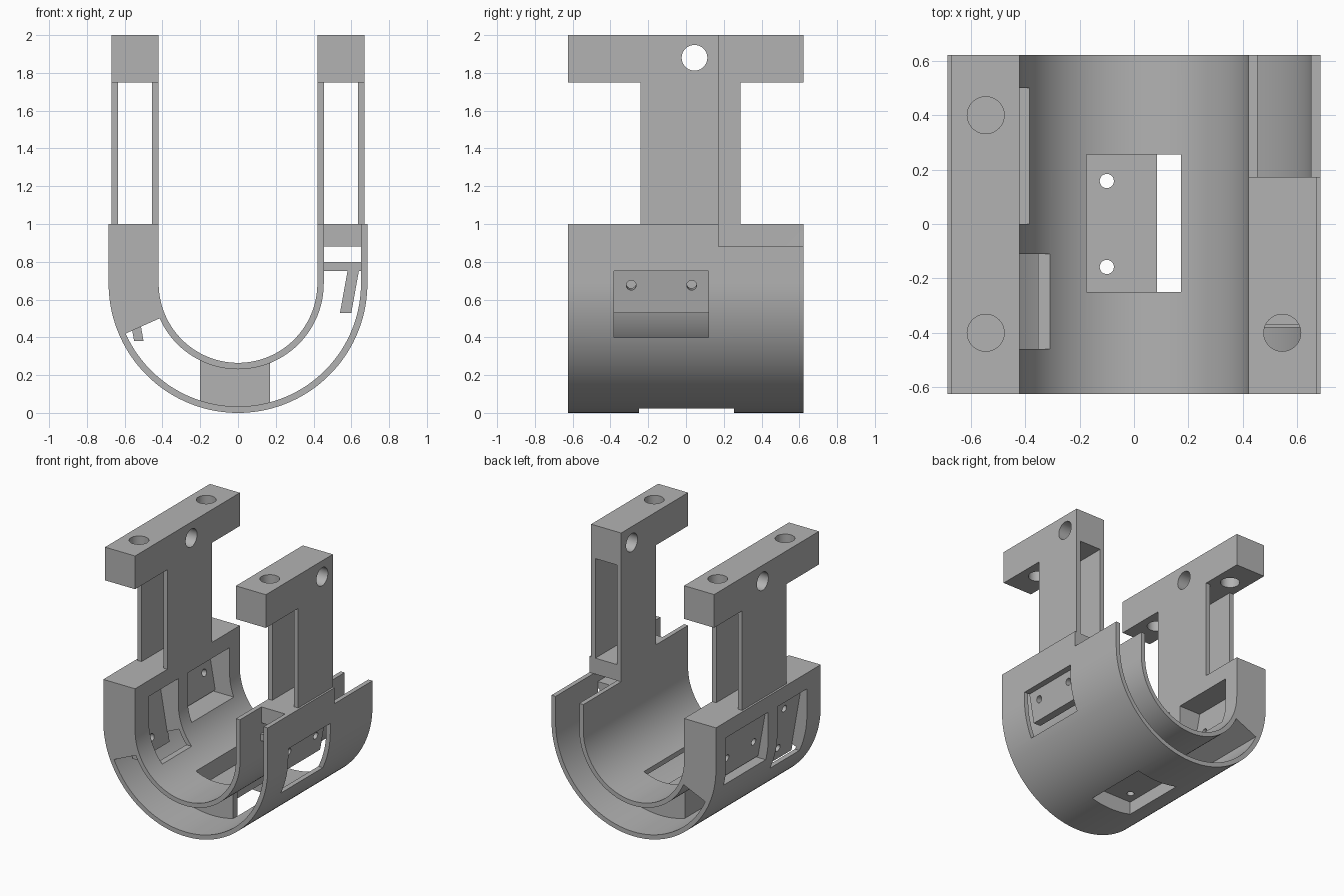
import bpy, bmesh, math
from mathutils import Vector

if "Cube" in bpy.data.objects:
    bpy.data.objects.remove(bpy.data.objects["Cube"])

CZ, R_OUT, R_IN, T = 0.685, 0.685, 0.42, 0.034
Y0, Y1 = -0.625, 0.622

grey = bpy.data.materials.new("grey plastic")
grey.diffuse_color = (0.45, 0.45, 0.45, 1)
grey.use_nodes = True
grey.node_tree.nodes["Principled BSDF"].inputs["Base Color"].default_value = grey.diffuse_color


def extrude(name, profile, y0, y1):
    """Closed (x, z) profile extruded along y."""
    bm = bmesh.new()
    face = bm.faces.new([bm.verts.new((x, y0, z)) for x, z in profile])
    res = bmesh.ops.extrude_face_region(bm, geom=[face])
    verts = [v for v in res["geom"] if isinstance(v, bmesh.types.BMVert)]
    bmesh.ops.translate(bm, verts=verts, vec=(0, y1 - y0, 0))
    bmesh.ops.recalc_face_normals(bm, faces=bm.faces)
    mesh = bpy.data.meshes.new(name)
    bm.to_mesh(mesh)
    bm.free()
    mesh.materials.append(grey)
    ob = bpy.data.objects.new(name, mesh)
    bpy.context.collection.objects.link(ob)
    return ob


def box(name, x0, x1, y0, y1, z0, z1):
    return extrude(name, [(x0, z0), (x1, z0), (x1, z1), (x0, z1)], y0, y1)


def rod(loc, axis, r=0.068, depth=0.5):
    bpy.ops.mesh.primitive_cylinder_add(vertices=40, radius=r, depth=depth, location=loc)
    ob = bpy.context.object
    ob.name = "hole_cutter"
    ob.rotation_euler = Vector((0, 0, 1)).rotation_difference(Vector(axis)).to_euler()
    return ob


def cut(ob, cutters):
    for c in cutters:
        m = ob.modifiers.new("cut", "BOOLEAN")
        m.operation, m.solver, m.object = "DIFFERENCE", "EXACT", c
        c.hide_render = True
        c.hide_set(True)


def arc(r, a0, a1, n=72):
    return [(r * math.cos(math.radians(a0 + (a1 - a0) * i / n)),
             CZ + r * math.sin(math.radians(a0 + (a1 - a0) * i / n))) for i in range(n + 1)]


def u_wall(name, r):
    inner = r - T
    prof = [(-r, 1)] + arc(r, 180, 360) + [(r, 1), (inner, 1)] + arc(inner, 360, 180) + [(-inner, 1)]
    return extrude(name, prof, Y0, Y1)


# Two nested U-shaped walls and the solid block joining them on the left
outer = u_wall("outer_wall", R_OUT)
inner = u_wall("inner_wall", R_IN + T)
ro, ri = R_OUT - 0.01, R_IN + 0.01
block = extrude("left_block", [(-ro, 1)] + arc(ro, 180, 204, 14) + arc(ri, 204, 180, 14) + [(-ri, 1)], Y0, Y1)

# Openings in the walls
step = box("step_cutter", 0.3, 0.9, 0.172, 0.8, 0.88, 1.2)
back_pocket = box("back_pocket_cutter", -0.9, -0.3, 0, 0.5, 0.517, 0.88)
front_pocket = box("front_pocket_cutter", -0.9, -0.25, -0.46, -0.11, 0.4, 0.88)
side_window = box("side_window_cutter", 0.5, 0.9, -0.38, 0.12, 0.4, 0.75)
floor_pocket = box("floor_pocket_cutter", -0.175, 0.172, -0.25, 0.255, -0.2, 0.4)
cut(outer, [step, back_pocket, front_pocket, side_window, floor_pocket])
cut(inner, [step, back_pocket, front_pocket, floor_pocket])
cut(block, [back_pocket, front_pocket])

# Block under the floor, with its drilled mounting plate
floor_prof = [(-0.2, 0.05)] + arc(R_OUT - 0.02, 253, 285, 12) + arc(R_IN + 0.015, 293, 243, 12)
floor_prof = arc(R_OUT - 0.02, 252.5, 284.8, 12) + arc(R_IN + 0.015, 293, 242.6, 12)
floor = extrude("floor_block", floor_prof, -0.3, 0.3)
cut(floor, [floor_pocket])
floor_plate = box("floor_plate", -0.185, 0.085, -0.26, 0.265, 0.12, 0.17)
cut(floor_plate, [rod((-0.1, y, 0.15), (0, 0, 1), 0.026) for y in (-0.158, 0.158)])

# Roof over the right cavity
box("right_roof", 0.44, 0.67, -0.37, 0.172, 0.88, 1)

# Sloped mounting plates, drilled, hanging from small shelves
for name, s, y0, y1 in (("right", 1, -0.38, 0.12), ("left", -1, 0, 0.5)):
    if s > 0:
        box("right_shelf", 0.44, 0.655, y0, y1, 0.75, 0.8)
    top = 0.76 if s > 0 else 0.89
    dx = (top - 0.53) * 0.18
    prof = [(0.54, 0.53), (0.6, 0.53), (0.6 + dx, top), (0.54 + dx, top)]
    plate = extrude(name + "_sloped_plate", [(s * x, z) for x, z in prof], y0, y1)
    mid = (y0 + y1) / 2
    cut(plate, [rod((s * 0.6, mid + o, 0.68), (1, 0, -0.18 * s), 0.026, 0.18) for o in (-0.16, 0.16)])

# Front-left plate with holes one above the other
plate = extrude("left_front_plate", [(-0.55, 0.38), (-0.5, 0.38), (-0.59, 0.89), (-0.64, 0.89)], -0.47, -0.10)
cut(plate, [rod((-0.57, -0.285, z), (1, 0, 0.18), 0.026, 0.25) for z in (0.47, 0.79)])

# Hollow posts and drilled top bars
for name, s, post_end, bar_end, holes in (("left", -1, 0.288, Y1, (-0.4, 0.4)),
                                          ("right", 1, 0.172, 0.172, (-0.4,))):
    for part, a, b in (("inner", 0.42, 0.454), ("outer", 0.635, 0.67)):
        x0, x1 = sorted((s * a, s * b))
        box(f"{name}_post_{part}", x0, x1, -0.24, post_end, 0.99, 1.75)
    x0, x1 = sorted((s * 0.42, s * 0.67))
    bar = box(name + "_top_bar", x0, x1, Y0, bar_end, 1.75, 2)
    cut(bar, [rod((s * 0.545, y, 1.88), (0, 0, 1)) for y in holes]
        + [rod((s * 0.545, 0.045, 1.88), (1, 0, 0))])

# Smooth the curved surfaces, keep the edges sharp
for ob in [o for o in bpy.context.collection.objects if not o.hide_render]:
    bpy.ops.object.select_all(action="DESELECT")
    bpy.context.view_layer.objects.active = ob
    ob.select_set(True)
    for m in list(ob.modifiers):
        bpy.ops.object.modifier_apply(modifier=m.name)
    bpy.ops.object.shade_smooth_by_angle(angle=math.radians(30))
